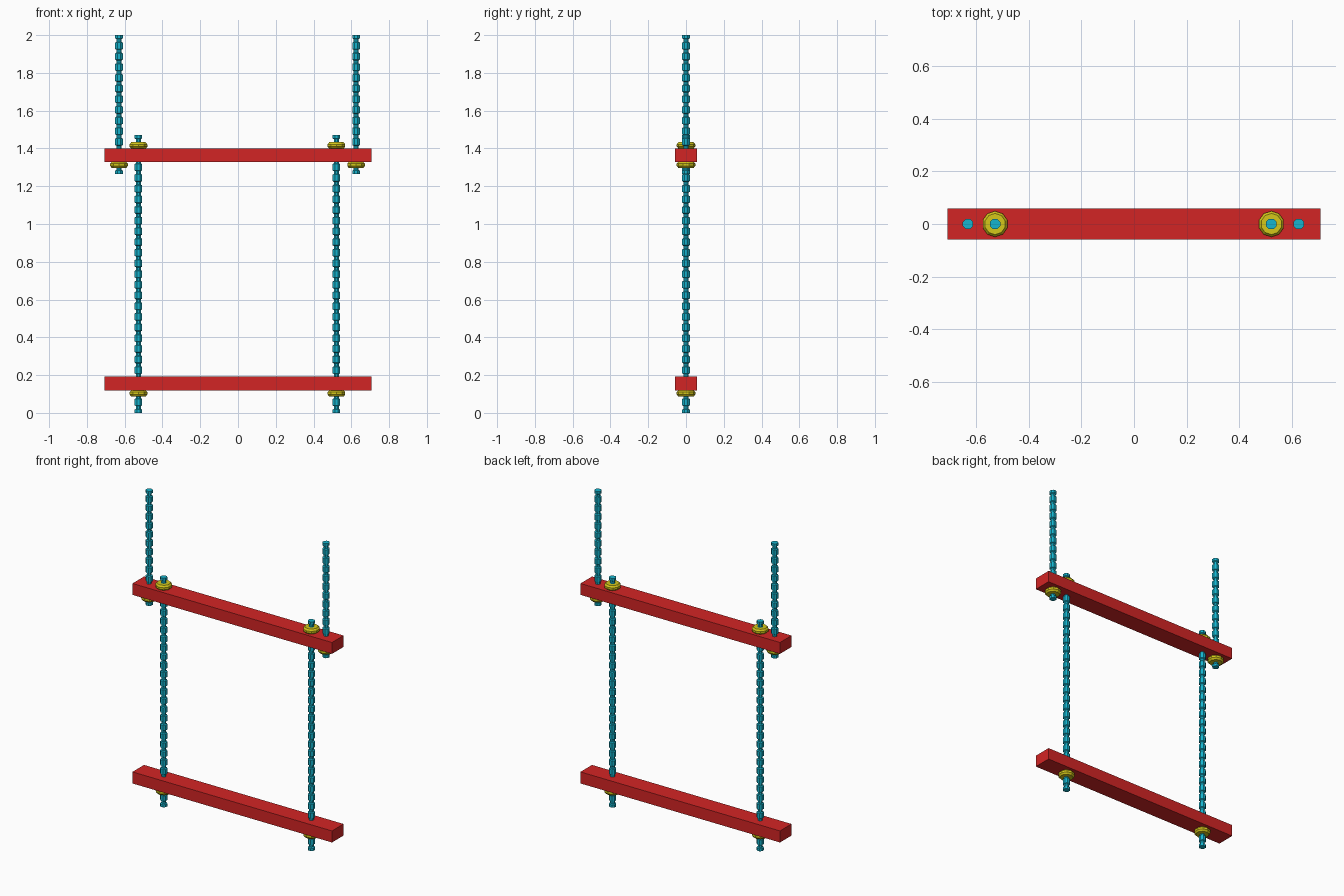
import bpy, bmesh, math

if "Cube" in bpy.data.objects:
    bpy.data.objects.remove(bpy.data.objects["Cube"])


def material(name, rgb):
    m = bpy.data.materials.new(name)
    m.diffuse_color = (*rgb, 1)
    m.use_nodes = True
    m.node_tree.nodes["Principled BSDF"].inputs["Base Color"].default_value = m.diffuse_color
    return m


RED = material("red bar", (0.65, 0.018, 0.018))
TEAL = material("teal rope", (0.008, 0.46, 0.62))
YELLOW = material("yellow knot", (0.66, 0.57, 0.01))


def finish(bm, name, mat):
    bmesh.ops.recalc_face_normals(bm, faces=bm.faces)
    me = bpy.data.meshes.new(name)
    bm.to_mesh(me)
    bm.free()
    me.materials.append(mat)
    ob = bpy.data.objects.new(name, me)
    bpy.context.collection.objects.link(ob)
    return ob


def lathe(name, x, profile, sides, mat):
    """Closed flat-shaded solid from (radius, z) pairs around a vertical axis."""
    bm = bmesh.new()
    rings = []
    for r, z in profile:
        angles = [2 * math.pi * (i + 0.5) / sides for i in range(sides)]
        rings.append([bm.verts.new((x + r * math.cos(a), r * math.sin(a), z)) for a in angles])
    for lo, hi in zip(rings, rings[1:]):
        for i in range(sides):
            j = (i + 1) % sides
            bm.faces.new((lo[i], lo[j], hi[j], hi[i]))
    bm.faces.new(rings[0][::-1])
    bm.faces.new(rings[-1])
    return finish(bm, name, mat)


def bar(name, z0, z1):
    bm = bmesh.new()
    bmesh.ops.create_cube(bm, size=1)
    for v in bm.verts:
        v.co.x *= 1.416
        v.co.y *= 0.117
        v.co.z = z0 if v.co.z < 0 else z1
    finish(bm, name, RED)


def rope(name, x, z0, z1, beads):
    """Rope of thick beads joined by thin necks, ending in half beads."""
    p = (z1 - z0) / beads
    thick, thin = 0.0215, 0.0145
    prof = [(thick, z0)]
    for i in range(beads):
        b = z0 + i * p
        prof += [(thick, b + 0.30 * p), (thin, b + 0.37 * p),
                 (thin, b + 0.63 * p), (thick, b + 0.70 * p)]
    prof.append((thick, z1))
    lathe(name, x, prof, 8, TEAL)


def knot(name, x, z, direction):
    """Bulging ring pressed against a bar face, growing up or down."""
    prof = [(0.041, 0), (0.049, 0.008), (0.049, 0.021), (0.040, 0.032)]
    lathe(name, x, [(r, z + direction * h) for r, h in prof], 10, YELLOW)


# Crossbars
bar("lower_bar", 0.118, 0.192)
bar("upper_bar", 1.328, 1.401)

# Hanging ropes outside, ladder ropes inside
for side, outer, inner in (("left", -0.630, -0.527), ("right", 0.625, 0.521)):
    rope(side + "_hanging_rope", outer, 1.265, 2.0, 13)
    rope(side + "_ladder_rope", inner, 0.0, 1.47, 26)
    knot(side + "_hanging_knot", outer, 1.328, -1)
    knot(side + "_upper_knot", inner, 1.401, 1)
    knot(side + "_lower_knot", inner, 0.118, -1)
